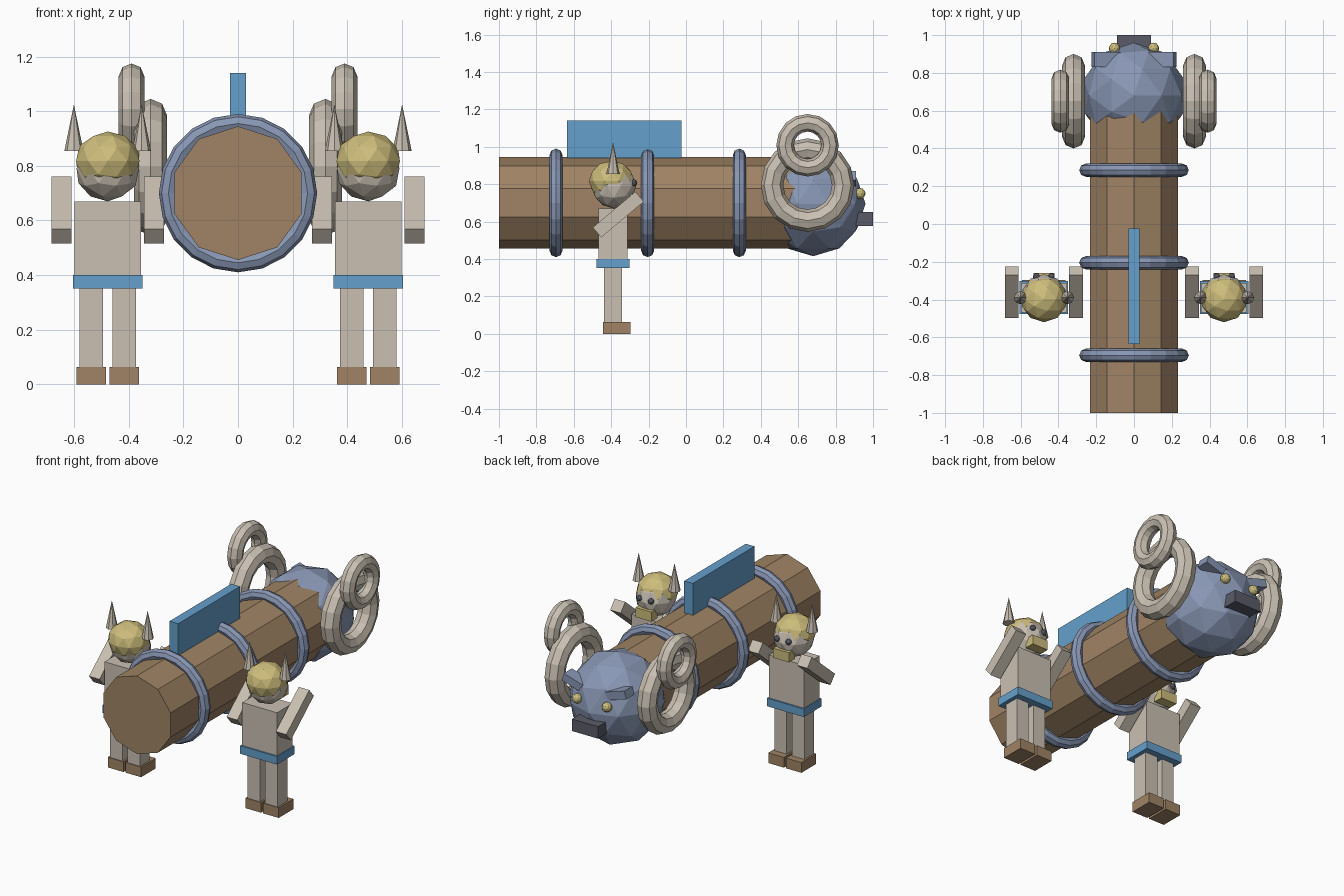
import bpy
from math import radians, pi

if "Cube" in bpy.data.objects:
    bpy.data.objects.remove(bpy.data.objects["Cube"])


def material(name, rgb):
    m = bpy.data.materials.new(name)
    m.use_nodes = True
    colour = (*rgb, 1)
    m.diffuse_color = colour
    m.node_tree.nodes["Principled BSDF"].inputs["Base Color"].default_value = colour
    return m


WOOD = material("wood brown", (0.35, 0.23, 0.13))
BLUE = material("banner blue", (0.13, 0.35, 0.60))
STEEL = material("steel blue", (0.25, 0.31, 0.46))
BONE = material("bone", (0.59, 0.53, 0.45))
GOLD = material("gold", (0.61, 0.51, 0.20))
DARK = material("dark iron", (0.10, 0.105, 0.14))


def finish(name, mat):
    ob = bpy.context.object
    ob.name = name
    ob.data.name = name
    ob.data.materials.append(mat)
    return ob


def box(name, mat, centre, size, rot=(0, 0, 0)):
    bpy.ops.mesh.primitive_cube_add(size=1, location=centre, rotation=rot)
    bpy.context.object.scale = size
    return finish(name, mat)


def ball(name, mat, centre, radius, detail=2, squash=1):
    bpy.ops.mesh.primitive_ico_sphere_add(subdivisions=detail, radius=radius, location=centre)
    bpy.context.object.scale.z = squash
    return finish(name, mat)


def ring(name, mat, centre, major, minor, rot, segments):
    bpy.ops.mesh.primitive_torus_add(
        location=centre, rotation=rot, major_radius=major, minor_radius=minor,
        major_segments=segments, minor_segments=8)
    return finish(name, mat)


# Log with a corner pointing up, and its iron bands
bpy.ops.mesh.primitive_cylinder_add(
    vertices=10, radius=0.245, depth=1.6, location=(0, -0.2, 0.70), rotation=(pi / 2, 0, 0))
finish("log", WOOD)
for i, y in enumerate((-0.695, -0.205, 0.285)):
    ring(f"log_band_{i + 1}", STEEL, (0, y, 0.70), 0.255, 0.035, (pi / 2, 0, 0), 20)

# Banner board on top
box("banner_board", BLUE, (0, -0.33, 1.04), (0.06, 0.61, 0.20))

# Ram head
ball("ram_head", STEEL, (0, 0.68, 0.695), 0.28)
box("ram_muzzle", DARK, (0, 0.94, 0.613), (0.18, 0.12, 0.075))
for side, s in (("left", 1), ("right", -1)):
    ball(f"ram_eye_{side}", GOLD, (0.103 * s, 0.93, 0.75), 0.03)
    box(f"ram_brow_{side}", STEEL, (0.145 * s, 0.87, 0.825),
        (0.15, 0.08, 0.05), (0, radians(-17) * s, 0))
    ring(f"ram_horn_large_{side}", BONE, (0.32 * s, 0.65, 0.795), 0.19, 0.06,
         (0, pi / 2, 0), 16)
    ring(f"ram_horn_small_{side}", BONE, (0.39 * s, 0.65, 1.008), 0.12, 0.047,
         (0, pi / 2, 0), 16)


def carrier(tag, x):
    # Torso, belt and head
    box(f"{tag}_torso", BONE, (x, -0.39, 0.52), (0.242, 0.155, 0.30))
    box(f"{tag}_belt", BLUE, (x, -0.39, 0.376), (0.256, 0.175, 0.05))
    ball(f"{tag}_head", BONE, (x, -0.386, 0.79), 0.12)
    ball(f"{tag}_helmet", GOLD, (x, -0.398, 0.817), 0.122, squash=0.89)
    box(f"{tag}_beard", GOLD, (x, -0.29, 0.72), (0.11, 0.06, 0.06))
    for side, s in (("left", 1), ("right", -1)):
        # Limbs
        box(f"{tag}_leg_{side}", BONE, (x + 0.061 * s, -0.39, 0.21), (0.086, 0.097, 0.32))
        box(f"{tag}_foot_{side}", WOOD, (x + 0.061 * s, -0.37, 0.032), (0.108, 0.145, 0.064))
        box(f"{tag}_arm_{side}", BONE, (x + 0.17 * s, -0.362, 0.6375),
            (0.073, 0.298, 0.07), (radians(40), 0, 0))
        # Face and helmet horns
        ball(f"{tag}_eye_{side}", DARK, (x + 0.04 * s, -0.278, 0.807), 0.018)
        bpy.ops.mesh.primitive_cone_add(
            vertices=8, radius1=0.035, radius2=0, depth=0.17,
            location=(x + 0.124 * s, -0.39, 0.94))
        finish(f"{tag}_helmet_horn_{side}", BONE)


carrier("left_carrier", 0.477)
carrier("right_carrier", -0.477)
